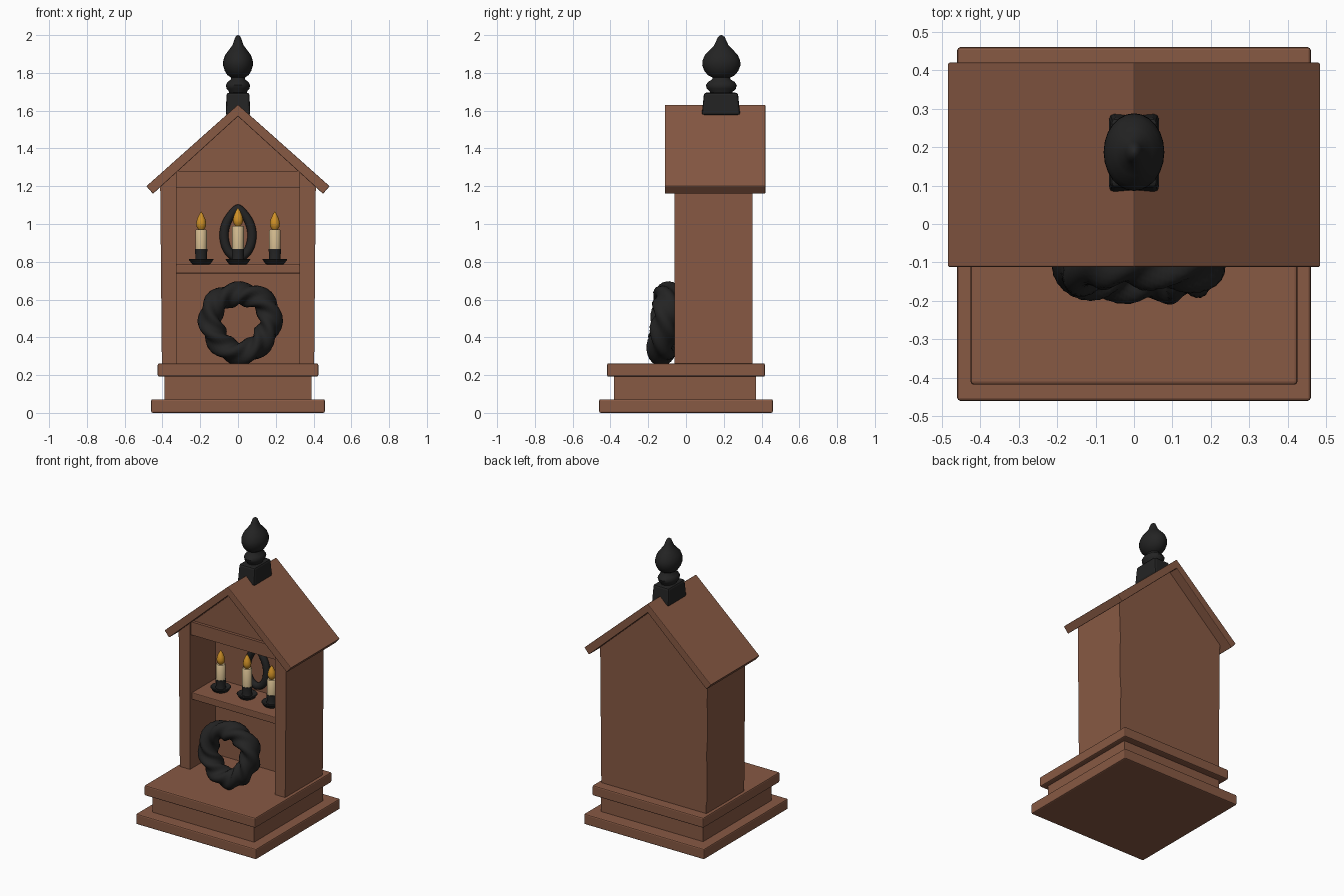
import bpy, bmesh, math
from mathutils import Vector, Matrix

if "Cube" in bpy.data.objects:
    bpy.data.objects.remove(bpy.data.objects["Cube"])


def material(name, rgb):
    m = bpy.data.materials.new(name)
    m.diffuse_color = (*rgb, 1)
    m.use_nodes = True
    m.node_tree.nodes["Principled BSDF"].inputs["Base Color"].default_value = m.diffuse_color
    return m


BROWN = material("warm brown wood", (0.245, 0.1, 0.057))
BLACK = material("charcoal iron", (0.017, 0.017, 0.017))
CREAM = material("cream wax", (0.62, 0.47, 0.26))
GOLD = material("golden flame", (0.62, 0.28, 0.02))


def finish(name, bm, mat, smooth=None, bevel=0):
    bmesh.ops.recalc_face_normals(bm, faces=bm.faces)
    me = bpy.data.meshes.new(name)
    bm.to_mesh(me)
    bm.free()
    ob = bpy.data.objects.new(name, me)
    bpy.context.collection.objects.link(ob)
    me.materials.append(mat)
    if bevel:
        mod = ob.modifiers.new("soft edges", 'BEVEL')
        mod.width, mod.segments = bevel, 2
    if smooth:
        bpy.ops.object.select_all(action='DESELECT')
        ob.select_set(True)
        bpy.context.view_layer.objects.active = ob
        bpy.ops.object.shade_smooth_by_angle(angle=math.radians(smooth))
    return ob


def prism(name, profile, y0, y1, mat=BROWN, bevel=0.0):
    """Extrude an x-z outline from y0 to y1."""
    bm = bmesh.new()
    f = bm.faces.new([bm.verts.new((x, y0, z)) for x, z in profile])
    out = bmesh.ops.extrude_face_region(bm, geom=[f])
    vs = [v for v in out["geom"] if isinstance(v, bmesh.types.BMVert)]
    bmesh.ops.translate(bm, verts=vs, vec=(0, y1 - y0, 0))
    return finish(name, bm, mat, bevel=bevel)


def box(name, x0, x1, y0, y1, z0, z1, mat=BROWN, bevel=0.0):
    return prism(name, [(x0, z0), (x1, z0), (x1, z1), (x0, z1)], y0, y1, mat, bevel)


def lathe(name, profile, x, y, mat, sy=1.0, n=24):
    """Revolve (radius, z) points round a vertical axis, stretched by sy in y."""
    bm = bmesh.new()
    rings = []
    for r, z in profile:
        rings.append([bm.verts.new((x + r * math.cos(2 * math.pi * i / n),
                                    y + sy * r * math.sin(2 * math.pi * i / n), z)) for i in range(n)])
    for a, b in zip(rings, rings[1:]):
        for i in range(n):
            j = (i + 1) % n
            bm.faces.new((a[i], a[j], b[j], b[i]))
    bm.faces.new(rings[0])
    bm.faces.new(rings[-1])
    return finish(name, bm, mat, smooth=45)


def ring(name, point, n_major, n_minor, mat):
    """Closed tube whose surface is given by point(u, v)."""
    bm = bmesh.new()
    g = [[bm.verts.new(point(2 * math.pi * i / n_major, 2 * math.pi * j / n_minor))
          for j in range(n_minor)] for i in range(n_major)]
    for i in range(n_major):
        for j in range(n_minor):
            k, l = (i + 1) % n_major, (j + 1) % n_minor
            bm.faces.new((g[i][j], g[k][j], g[k][l], g[i][l]))
    return finish(name, bm, mat, smooth=60)


# stepped plinth
box("plinth_bottom", -0.46, 0.46, -0.46, 0.46, 0, 0.072, bevel=0.008)
box("plinth_middle", -0.39, 0.39, -0.38, 0.37, 0.06, 0.2)
box("plinth_top", -0.425, 0.425, -0.418, 0.418, 0.192, 0.262, bevel=0.008)

# cabinet: thick side walls, back, gable, lintel and shelf
for s, side in ((-1, "left"), (1, "right")):
    prism(side + "_wall", [(s * 0.325, 0.25), (s * 0.403, 0.25), (s * 0.412, 1.215), (s * 0.325, 1.29)],
          -0.06, 0.35)
prism("back_wall", [(-0.4, 0.25), (0.4, 0.25), (0.41, 1.215), (0, 1.59), (-0.41, 1.215)], 0.22, 0.351)
prism("gable_panel", [(-0.33, 1.26), (0.33, 1.26), (0.33, 1.285), (0, 1.585), (-0.33, 1.285)], -0.03, 0.23)
box("lintel", -0.327, 0.327, -0.05, 0.0, 1.19, 1.28)
box("shelf", -0.327, 0.327, -0.04, 0.23, 0.738, 0.786, bevel=0.005)

# pitched roof
prism("roof", [(0, 1.632), (0.485, 1.2), (0.45, 1.16), (0, 1.57), (-0.45, 1.16), (-0.485, 1.2)],
      -0.112, 0.42, bevel=0.004)

# finial on a tapered block, stretched front to back
block = box("finial_block", -0.065, 0.065, 0.083, 0.287, 1.575, 1.695, BLACK, 0.012)
for v in block.data.vertices:
    if v.co.z > 1.65:
        v.co.x *= 0.93
        v.co.y = 0.187 + (v.co.y - 0.187) * 0.88
lathe("finial", [(0.045, 1.68), (0.047, 1.7), (0.06, 1.716), (0.064, 1.735), (0.055, 1.752), (0.038, 1.765),
                 (0.036, 1.775), (0.055, 1.787), (0.07, 1.81), (0.079, 1.84), (0.078, 1.865), (0.068, 1.895),
                 (0.048, 1.922), (0.03, 1.945), (0.021, 1.97), (0.014, 1.99), (0.003, 2.0)],
      0, 0.187, BLACK, sy=1.28)

# three candles on the shelf
for name, x, y, top in (("left", -0.195, 0.09, 0.97), ("middle", 0, 0.1, 0.99), ("right", 0.195, 0.09, 0.97)):
    lathe(name + "_candle_holder", [(0.04, 0.784), (0.05, 0.79), (0.066, 0.812), (0.062, 0.816), (0.033, 0.808),
                                    (0.03, 0.82), (0.033, 0.868), (0.028, 0.868)], x, y, BLACK)
    lathe(name + "_candle", [(0.031, 0.86), (0.031, top - 0.005), (0.026, top)], x, y, CREAM)
    lathe(name + "_flame", [(0.012, top - 0.003), (0.024, top + 0.015), (0.027, top + 0.032), (0.022, top + 0.055),
                            (0.011, top + 0.08), (0.002, top + 0.095)], x, y, GOLD, n=16)


# pointed oval frame hanging on the back wall
def oval(u, v):
    r = 0.024 * math.cos(v)
    peak = 0.025 * max(0, math.sin(u)) ** 8
    return ((0.074 + r) * math.cos(u), 0.208 + 0.022 * math.sin(v),
            0.94 + (0.115 + r + peak) * math.sin(u))


ring("oval_frame", oval, 40, 10, BLACK)


# twisted wreath leaning on the cabinet front
lean = Matrix.Rotation(math.radians(-7), 4, 'X')


def wreath_point(u, v):
    tube = 0.059 * (1 + 0.17 * math.cos(3 * v + 8 * u) + 0.04 * math.sin(3 * u + v))
    R = 0.157 + 0.005 * math.sin(3 * u) + tube * math.cos(v)
    p = lean @ Vector((R * math.cos(u), 1.15 * tube * math.sin(v), R * math.sin(u)))
    return p + Vector((0.012, -0.112, 0.48))


ring("wreath", wreath_point, 96, 24, BLACK)
